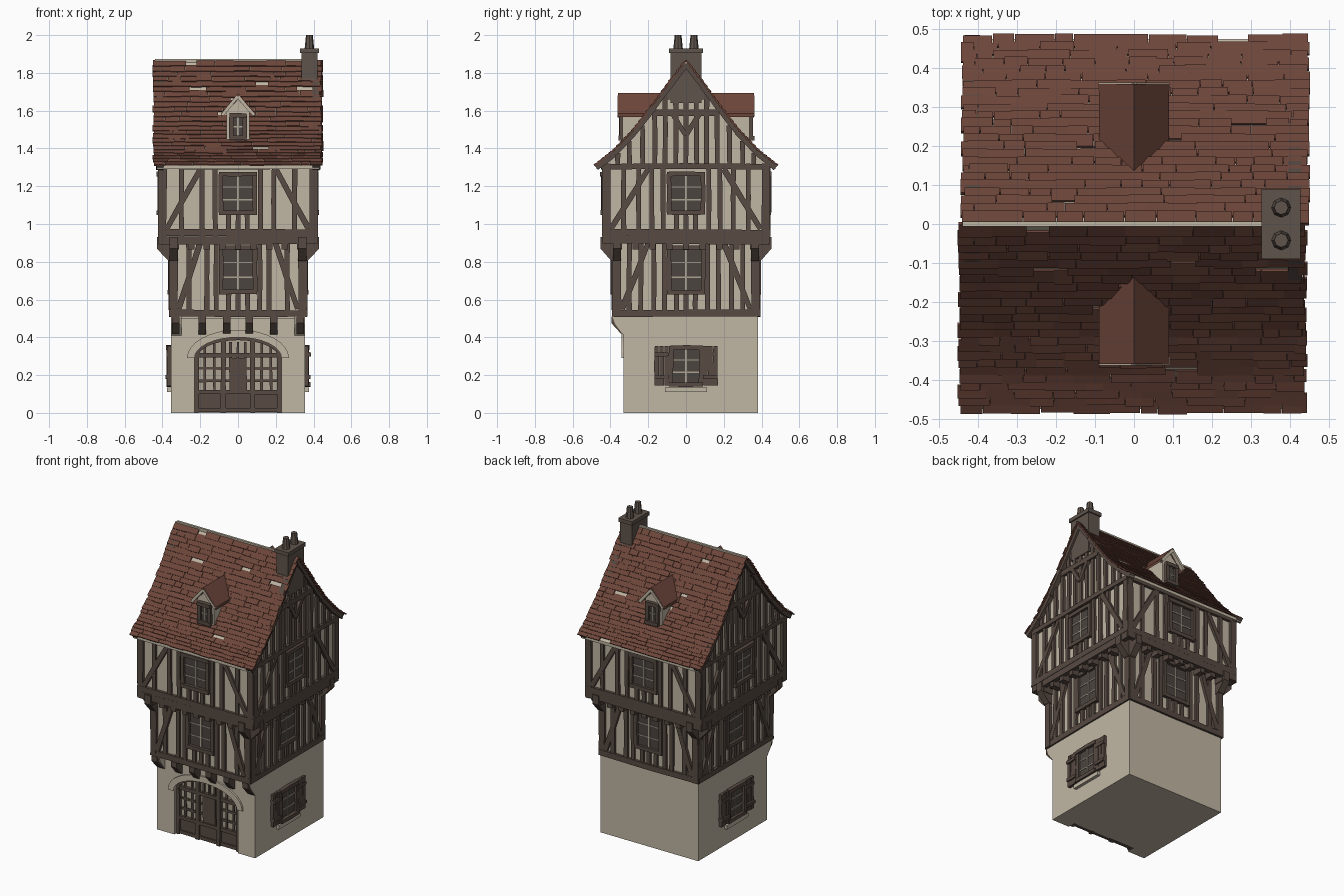
import bpy, bmesh, math, random
from mathutils import Matrix, Vector

random.seed(4)
cube = bpy.data.objects.get("Cube")
if cube:
    bpy.data.objects.remove(cube, do_unlink=True)


def material(name, rgb):
    m = bpy.data.materials.new(name)
    m.use_nodes = True
    m.diffuse_color = (*rgb, 1)
    m.node_tree.nodes["Principled BSDF"].inputs["Base Color"].default_value = (*rgb, 1)
    return m


PLASTER = material("plaster", (0.53, 0.47, 0.37))
TIMBER = material("dark timber", (0.095, 0.068, 0.054))
TILE = material("red brown tile", (0.15, 0.06, 0.042))
GLASS = material("dark glass", (0.07, 0.058, 0.05))
STONE = material("chimney stone", (0.115, 0.088, 0.072))
PANE = material("pale pane", (0.42, 0.37, 0.29))

parts = {}


def part(name, mat):
    return parts.setdefault(name, (bmesh.new(), mat))[0]


def box(bm, M, lo, hi):
    lo, hi = Vector(lo), Vector(hi)
    S = Matrix.Diagonal((*(hi - lo), 1))
    bmesh.ops.create_cube(bm, size=1, matrix=M @ Matrix.Translation((lo + hi) / 2) @ S)


def prism(bm, M, pts, y0, y1):
    # outline in local x and z, extruded along local y
    a = [bm.verts.new(M @ Vector((u, y0, z))) for u, z in pts]
    b = [bm.verts.new(M @ Vector((u, y1, z))) for u, z in pts]
    faces = [bm.faces.new(a), bm.faces.new(b[::-1])]
    for i in range(len(pts)):
        j = (i + 1) % len(pts)
        faces.append(bm.faces.new((a[j], a[i], b[i], b[j])))
    bmesh.ops.recalc_face_normals(bm, faces=faces)


def beam(bm, M, d, p, q, w=0.03, out=0.015):
    # hewn timber on a wall at distance d, from p to q, with uneven width
    p, q = Vector(p), Vector(q)
    t = (q - p).normalized()
    n = Vector((-t.y, t.x)) * w / 2
    k = [random.uniform(0.8, 1.15) for _ in range(4)]
    mid = (p + q) / 2 + n * random.uniform(-0.15, 0.15)
    pts = [p + n * k[0], p - n * k[1], mid - n, q - n * k[2], q + n * k[3], mid + n]
    prism(bm, M, pts, -d - out * random.uniform(0.8, 1.1), -d + 0.01)


def turn(deg):
    return Matrix.Rotation(math.radians(deg), 4, 'Z')


FRONT, RIGHT, BACK, LEFT = turn(0), turn(90), turn(180), turn(-90)
X = RIGHT

# Roof slope from eave to ridge: distance from the centre line, height
SLOPE = [(0.475, 1.31), (0.38, 1.385), (0.27, 1.5), (0.17, 1.63), (0.09, 1.74), (0, 1.86)]


def roof_z(y):
    for (a, za), (b, zb) in zip(SLOPE, SLOPE[1:]):
        if abs(y) >= b:
            return za + (zb - za) * (a - abs(y)) / (a - b)
    return SLOPE[-1][1]


def window(name, M, d, u, z0, z1, half, cols=2, rows=3):
    box(part(name + "_glass", GLASS), M, (u - half, -d - 0.006, z0), (u + half, -d + 0.01, z1))
    bm = part(name + "_frame", TIMBER)
    for s in (-half, half):
        beam(bm, M, d, (u + s, z0), (u + s, z1), 0.024, 0.022)
    for z in (z0, z1):
        beam(bm, M, d, (u - half - 0.01, z), (u + half + 0.01, z), 0.024, 0.026)
    bars = part(name + "_glazing_bars", PANE)
    for i in range(1, cols):
        x = u - half + 2 * half * i / cols
        box(bars, M, (x - 0.005, -d - 0.012, z0), (x + 0.005, -d, z1))
    for i in range(1, rows):
        z = z0 + (z1 - z0) * i / rows
        box(bars, M, (u - half, -d - 0.01, z - 0.003), (u + half, -d, z + 0.003))


def storey(name, M, d, half, z0, z1, sill, studs):
    # timber frame with window, corner posts, studs and slanted braces
    bm = part(name + "_frame", TIMBER)
    head = z1 - 0.025
    beam(bm, M, d, (-half, z0 + 0.018), (half, z0 + 0.018), 0.036, 0.02)
    beam(bm, M, d, (-half, z1 - 0.015), (half, z1 - 0.015), 0.03, 0.02)
    for s in (-1, 1):
        beam(bm, M, d, (s * (half - 0.02), z0), (s * (half - 0.02), z1), 0.042, 0.018)
        for u in studs:
            beam(bm, M, d, (s * u, z0), (s * u, z1), 0.026)
        beam(bm, M, d, (s * (half - 0.045), z0 + 0.04), (s * 0.2, z1 - 0.03), 0.03, 0.018)
        beam(bm, M, d, (s * 0.05, z0), (s * 0.05, sill), 0.026)
    beam(bm, M, d, (0, z0), (0, sill), 0.026)
    window(name + "_window", M, d, 0, sill, head - 0.03, 0.09)


# Ground floor: body, front wall with arched opening, flared corners
I = Matrix.Identity(4)
ground = part("ground_floor", PLASTER)
box(ground, I, (-0.355, -0.28, 0), (0.355, 0.38, 0.51))


def arch(w, rise):
    angles = [math.pi * i / 16 for i in range(17)]
    return [(w * math.cos(a), 0.29 + rise * math.sin(a)) for a in angles]


prism(ground, I, [(-0.355, 0), (-0.355, 0.51), (0.355, 0.51), (0.355, 0), (0.23, 0)]
      + arch(0.23, 0.11) + [(-0.23, 0)], -0.33, -0.28)
ring = part("arch_surround", PLASTER)
prism(ring, I, arch(0.27, 0.15) + arch(0.23, 0.11)[::-1], -0.342, -0.32)
for x in (-0.355, 0.3):
    prism(ground, X, [(-0.32, 0.38), (-0.33, 0.41), (-0.375, 0.47), (-0.39, 0.51), (-0.32, 0.51)], x, x + 0.055)
joists = part("front_joist_ends", TIMBER)
for x in (-0.33, -0.19, -0.06, 0.06, 0.19, 0.33):
    prism(joists, X, [(-0.31, 0.41), (-0.345, 0.42), (-0.395, 0.475), (-0.395, 0.51), (-0.31, 0.51)],
          -x - 0.02, -x + 0.02)

# Shop front: panes, rails, posts and lower panels
prism(part("shop_panes", PANE), I, [(0.228, 0.01)] + arch(0.228, 0.108) + [(-0.228, 0.01)], -0.29, -0.275)
shop = part("shop_front", TIMBER)
prism(shop, I, arch(0.23, 0.11) + arch(0.215, 0.095)[::-1], -0.315, -0.28)
for x in (-0.22, -0.078, 0.078, 0.22):
    beam(shop, I, 0.285, (x, 0), (x, 0.31 if abs(x) > 0.1 else 0.385), 0.026, 0.03)
for z in (0.015, 0.11, 0.305):
    beam(shop, I, 0.285, (-0.23, z), (0.23, z), 0.022, 0.028)
box(shop, I, (-0.22, -0.3, 0.01), (0.22, -0.28, 0.105))
box(shop, I, (-0.04, -0.302, 0.1), (0.04, -0.28, 0.29))
for x in (-0.175, -0.125, 0.125, 0.175, -0.04, 0.04, 0):
    beam(shop, I, 0.285, (x, 0.1), (x, 0.375), 0.014, 0.016)
for z in (0.17, 0.235):
    beam(shop, I, 0.285, (-0.22, z), (0.22, z), 0.014, 0.016)

# Ground floor side windows with open shutters
for M, name in ((RIGHT, "right_ground"), (LEFT, "left_ground")):
    window(name + "_window", M, 0.355, 0, 0.15, 0.345, 0.08)
    shutters = part(name + "_shutters", TIMBER)
    for s in (-1, 1):
        for k in range(3):
            u = s * (0.103 + k * 0.026)
            beam(shutters, M, 0.355, (u, 0.145), (u, 0.355), 0.025, 0.02)
        for z in (0.19, 0.31):
            beam(shutters, M, 0.355, (s * 0.09, z), (s * 0.168, z), 0.02, 0.028)
    box(part(name + "_ledge", PLASTER), M, (-0.11, -0.375, 0.11), (0.11, -0.35, 0.135))

# Upper walls, the top one rising into the gables
box(part("first_floor_wall", PLASTER), I, (-0.348, -0.375, 0.5), (0.348, 0.375, 0.94))
gable = [(y, z - 0.02) for y, z in SLOPE if y < 0.42]
prism(part("second_floor_wall", PLASTER), X, [(0.428, 0.93), (0.428, 1.32)] + gable
      + [(-y, z) for y, z in gable[-2::-1]] + [(-0.428, 1.32), (-0.428, 0.93)], -0.405, 0.405)

for M, side in ((FRONT, "front"), (RIGHT, "right"), (BACK, "back"), (LEFT, "left")):
    gabled = M in (RIGHT, LEFT)
    d1, h1 = (0.348, 0.385) if gabled else (0.375, 0.36)
    d2, h2 = (0.405, 0.44) if gabled else (0.428, 0.42)
    storey(side + "_first_floor", M, d1, h1, 0.51, 0.93, 0.64, (0.115, 0.17, 0.24, 0.3) if gabled else (0.115, 0.165, 0.26))
    storey(side + "_second_floor", M, d2, h2, 0.935, 1.32, 1.06, (0.12, 0.18, 0.25, 0.33) if gabled else (0.12, 0.19, 0.3))
    # Overhang: bressummer, joist ends and corner brackets
    over = part(side + "_overhang", TIMBER)
    beam(over, M, d2, (-h2, 0.915), (h2, 0.915), 0.045, 0.018)
    for i in range(-4, 5):
        u = i * (h1 - 0.03) / 4
        box(over, M, (u - 0.017, -d2 - 0.01, 0.865), (u + 0.017, -d1, 0.905))
    for s in (-1, 1):
        bracket = [(-d1 + 0.01, 0.79), (-d1 - 0.025, 0.81), (-d2 - 0.025, 0.87), (-d2 - 0.025, 0.93), (-d1 + 0.01, 0.93)]
        c = s * (h1 - 0.02)
        prism(over, M @ X, bracket, c - 0.022, c + 0.022)

# Gable framing: studs, collar, crossed braces and barge boards
for M, side in ((RIGHT, "right"), (LEFT, "left")):
    bm = part(side + "_gable_frame", TIMBER)
    for u in (0, 0.055, 0.11, 0.165, 0.23, 0.3, 0.36):
        for s in ((-1, 1) if u else (1,)):
            beam(bm, M, 0.405, (s * u, 1.31), (s * u, roof_z(u) - 0.03), 0.026)
    beam(bm, M, 0.405, (-0.17, 1.59), (0.17, 1.59), 0.032, 0.02)
    for s in (-1, 1):
        beam(bm, M, 0.405, (0, 1.47), (s * 0.07, 1.58), 0.026, 0.02)
        for (a, za), (b, zb) in zip(SLOPE, SLOPE[1:]):
            beam(bm, M, 0.405, (s * a, za - 0.012), (s * b, zb - 0.012), 0.032, 0.03)

# Roof boarding under overlapping ragged tiles
boarding = SLOPE + [(-y, z) for y, z in SLOPE[-2::-1]]
prism(part("roof_boarding", PLASTER), X, boarding + [(y, z - 0.02) for y, z in boarding[::-1]], -0.43, 0.43)
ROWS = 24
for M, side in ((FRONT, "front"), (BACK, "back")):
    bm = part(side + "_roof_tiles", TILE)
    for r in range(ROWS):
        y0 = -0.475 * (1 - r / ROWS)
        y1 = y0 + 0.475 / ROWS
        a, b = Vector((0, y0, roof_z(y0))), Vector((0, y1, roof_z(y1)))
        angle = math.atan2(b.z - a.z, b.y - a.y)
        length = (b - a).length * 1.3
        x = -0.45 + random.uniform(-0.004, 0.006)
        while x < 0.435:
            end = min(x + random.uniform(0.04, 0.11), 0.445 + random.uniform(-0.008, 0.002))
            R = Matrix.Rotation(angle - random.uniform(0.08, 0.2), 4, 'X')
            T = M @ Matrix.Translation((a + b) / 2) @ R
            if random.random() > 0.035:
                low = -length / 2 - random.uniform(0, 0.006)
                box(bm, T, (x, low, 0.002), (end, length / 2, 0.01))
            x = end + random.choice((0, 0.001, 0.002))
box(part("ridge_cap", PLASTER), I, (-0.44, -0.007, 1.855), (0.34, 0.007, 1.874))

# Dormers
for M, side in ((FRONT, "front"), (BACK, "back")):
    prism(part(side + "_dormer_walls", PLASTER), M,
          [(-0.06, 1.4), (0.06, 1.4), (0.06, 1.595), (0, 1.66), (-0.06, 1.595)], -0.335, -0.12)
    tiles = part(side + "_dormer_roof", TILE)
    top = [(-0.09, 1.585), (0, 1.693), (0.09, 1.585)]
    prism(tiles, M, top + [(u, z - 0.018) for u, z in top[::-1]], -0.36, -0.1)
    window(side + "_dormer_window", M, 0.335, 0, 1.455, 1.575, 0.036, 2, 2)
    trim = part(side + "_dormer_trim", PLASTER)
    for s in (-1, 1):
        beam(trim, M, 0.35, (s * 0.085, 1.575), (0, 1.675), 0.016, 0.013)

# Chimney with flared foot, cap and two pots
stack = part("chimney_stack", STONE)
box(stack, I, (0.335, -0.082, 1.64), (0.42, 0.082, 1.92))
prism(stack, X, [(-0.12, 1.66), (0.12, 1.66), (0.085, 1.77), (-0.085, 1.77)], -0.415, -0.34)
box(part("chimney_cap", STONE), I, (0.328, -0.09, 1.905), (0.428, 0.09, 1.93))
for y in (-0.042, 0.042):
    bmesh.ops.create_cone(part("chimney_pots", STONE), cap_ends=True, segments=8, radius1=0.026,
                          radius2=0.018, depth=0.08, matrix=Matrix.Translation((0.378, y, 1.96)))

for name, (bm, mat) in parts.items():
    mesh = bpy.data.meshes.new(name)
    bm.to_mesh(mesh)
    bm.free()
    mesh.materials.append(mat)
    bpy.context.collection.objects.link(bpy.data.objects.new(name, mesh))
